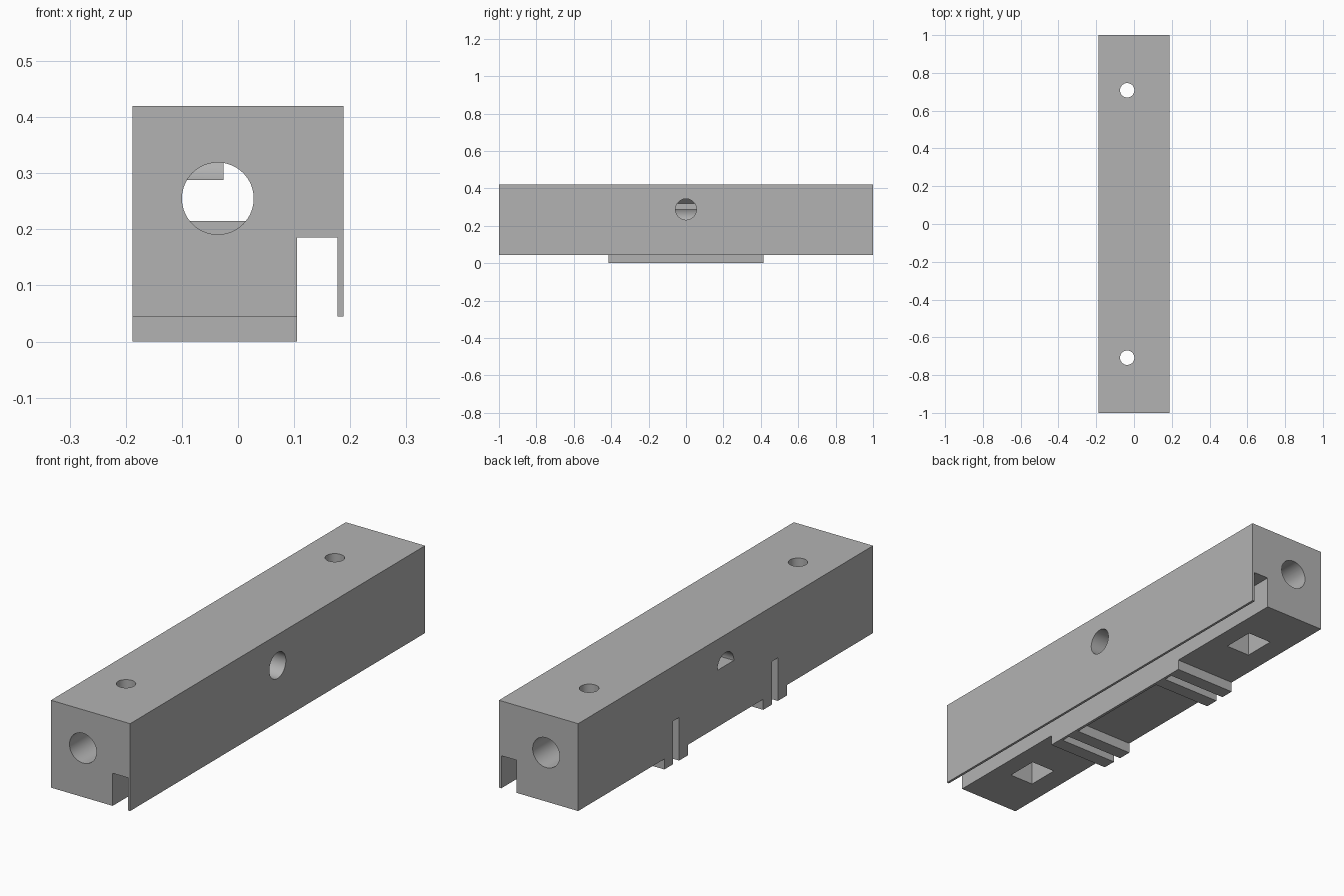
import bpy, bmesh, math
from mathutils import Matrix, Vector

if "Cube" in bpy.data.objects:
    bpy.data.objects.remove(bpy.data.objects["Cube"], do_unlink=True)

grey = bpy.data.materials.new("plain_grey")
grey.use_nodes = True
colour = (0.45, 0.45, 0.45, 1)
grey.diffuse_color = colour
grey.node_tree.nodes["Principled BSDF"].inputs["Base Color"].default_value = colour

BORE_X = -0.036
TONGUE = 0.415      # half length of the raised underside
WALL_X = 0.093      # inner face of the thin wall closing the rib gaps


def make_object(name, bm):
    bmesh.ops.recalc_face_normals(bm, faces=bm.faces)
    mesh = bpy.data.meshes.new(name)
    bm.to_mesh(mesh)
    bm.free()
    mesh.materials.append(grey)
    obj = bpy.data.objects.new(name, mesh)
    bpy.context.collection.objects.link(obj)
    return obj


def box(name, x, y, z):
    bm = bmesh.new()
    bmesh.ops.create_cube(bm, size=1)
    for v in bm.verts:
        v.co = [(lo + hi) / 2 + c * (hi - lo) for c, (lo, hi) in zip(v.co, (x, y, z))]
    return make_object(name, bm)


def rod(name, start, end, radius, floor=None):
    """Cylinder between two points, optionally cut flat at a floor height."""
    a, b = Vector(start), Vector(end)
    turn = (b - a).to_track_quat("Z", "Y").to_matrix().to_4x4()
    bm = bmesh.new()
    bmesh.ops.create_cone(bm, cap_ends=True, segments=64, radius1=radius, radius2=radius,
                          depth=(b - a).length, matrix=Matrix.Translation((a + b) / 2) @ turn)
    if floor is not None:
        cut = bmesh.ops.bisect_plane(bm, geom=bm.verts[:] + bm.edges[:] + bm.faces[:],
                                     plane_co=(0, 0, floor), plane_no=(0, 0, -1), clear_outer=True)
        rim = [e for e in cut["geom_cut"] if isinstance(e, bmesh.types.BMEdge)]
        bmesh.ops.contextual_create(bm, geom=rim)
    return make_object(name, bm)


# Body: one cross-section with the side groove and thin lip, swept along y
section = [(-0.188, 0), (0.105, 0), (0.105, 0.185), (0.177, 0.185),
           (0.177, 0.045), (0.188, 0.045), (0.188, 0.42), (-0.188, 0.42)]
bm = bmesh.new()
face = bm.faces.new([bm.verts.new((x, -1, z)) for x, z in section])
swept = bmesh.ops.extrude_face_region(bm, geom=[face])
bmesh.ops.translate(bm, vec=(0, 2, 0),
                    verts=[v for v in swept["geom"] if isinstance(v, bmesh.types.BMVert)])
body = make_object("rail_body", bm)

# Underside recess between the rib pairs
cutters = [box("middle_recess", (-0.3, WALL_X), (-0.255, 0.255), (-0.1, 0.045))]

# Lengthwise bore with a raised floor in the middle
cutters.append(rod("middle_bore", (BORE_X, -0.3, 0.255), (BORE_X, 0.3, 0.255), 0.064, 0.215))
for side, name in ((-1, "front"), (1, "back")):
    def span(near, far):
        return tuple(sorted((side * near, side * far)))
    y = side * 0.708
    cutters += [
        box(name + "_end_recess", (-0.3, 0.15), span(TONGUE, 1.2), (-0.1, 0.045)),
        box(name + "_rib_slot", (-0.3, WALL_X), span(0.315, 0.355), (-0.1, 0.185)),
        rod(name + "_end_bore", (BORE_X, side * 0.29, 0.255), (BORE_X, side * 1.2, 0.255), 0.064),
        rod(name + "_screw_hole", (BORE_X, y, 0.1), (BORE_X, y, 0.6), 0.038),
        box(name + "_nut_pocket", (BORE_X - 0.058, BORE_X + 0.058),
            (y - 0.071, y + 0.071), (-0.1, 0.15)),
    ]

# Cross hole: full on one side, half-round on the other
cutters.append(rod("right_cross_hole", (BORE_X, 0, 0.288), (0.3, 0, 0.288), 0.056))
cutters.append(rod("left_cross_hole", (-0.3, 0, 0.288), (BORE_X + 0.01, 0, 0.288), 0.056, 0.288))

for cutter in cutters:
    cutter.hide_render = True
    mod = body.modifiers.new(cutter.name, "BOOLEAN")
    mod.operation = "DIFFERENCE"
    mod.solver = "EXACT"
    mod.object = cutter

# Apply the cuts and drop the cutters
bpy.ops.object.select_all(action="DESELECT")
body.select_set(True)
bpy.context.view_layer.objects.active = body
for mod in list(body.modifiers):
    bpy.ops.object.modifier_apply(modifier=mod.name)
for cutter in cutters:
    bpy.data.objects.remove(cutter, do_unlink=True)
bpy.ops.object.shade_smooth_by_angle(angle=math.radians(30))
